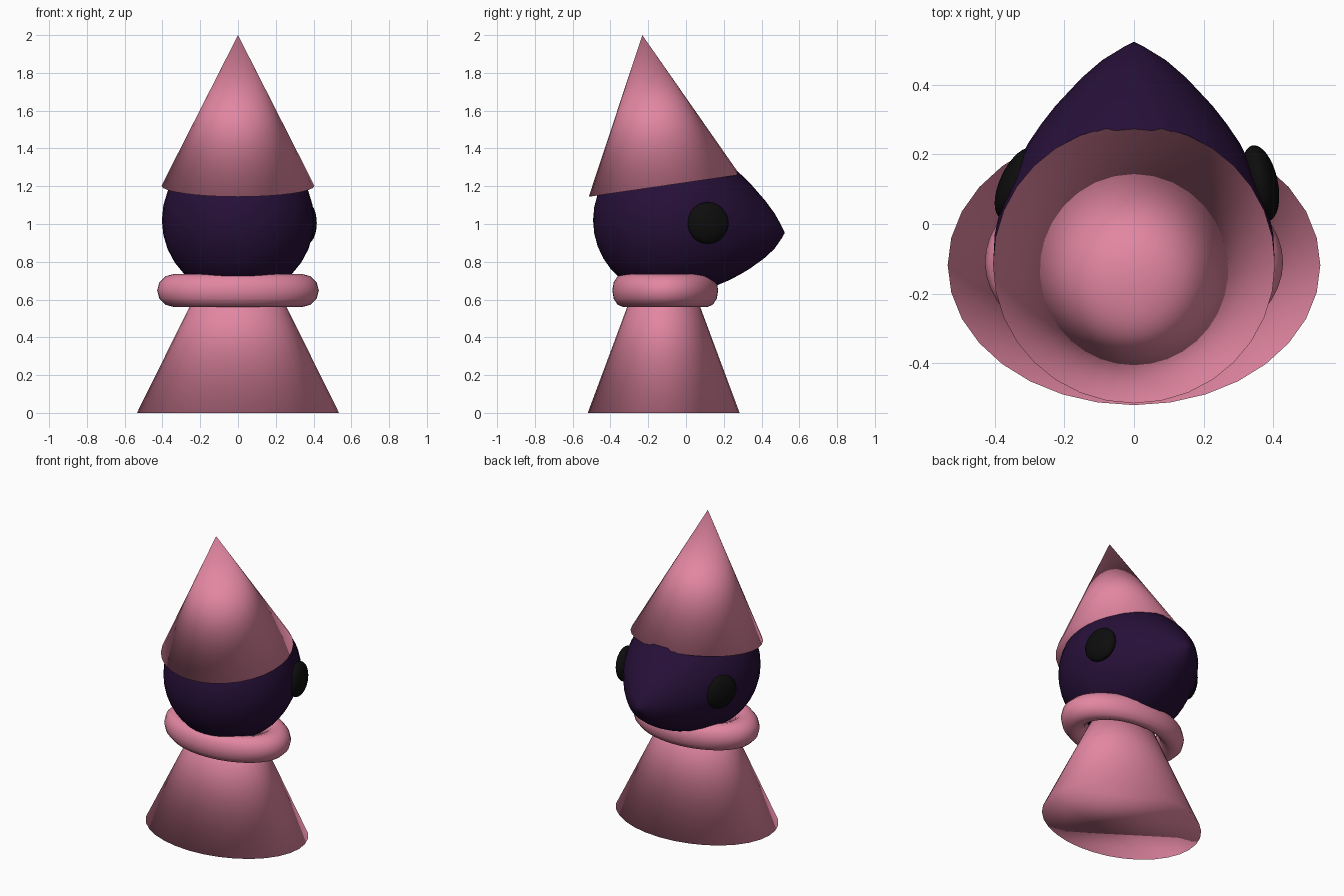
import bpy, bmesh, math
from mathutils import Matrix, Vector

if "Cube" in bpy.data.objects:
    bpy.data.objects.remove(bpy.data.objects["Cube"])


def material(name, rgb):
    m = bpy.data.materials.new(name)
    m.diffuse_color = (*rgb, 1)
    m.use_nodes = True
    m.node_tree.nodes["Principled BSDF"].inputs["Base Color"].default_value = m.diffuse_color
    return m


PINK = material("pink", (0.76, 0.24, 0.36))
PURPLE = material("dark purple", (0.02, 0.005, 0.04))
BLACK = material("black", (0.004, 0.004, 0.004))


def finish(bm, name, mat):
    """Turn a bmesh into a smooth, single-colour object."""
    bmesh.ops.recalc_face_normals(bm, faces=bm.faces)
    for f in bm.faces:
        f.smooth = True
    me = bpy.data.meshes.new(name)
    bm.to_mesh(me)
    bm.free()
    me.materials.append(mat)
    ob = bpy.data.objects.new(name, me)
    bpy.context.collection.objects.link(ob)
    return ob


def cone(name, centre, rx, ry, height, tilt):
    """Closed cone standing on its base centre, tilted about x."""
    bm = bmesh.new()
    bmesh.ops.create_cone(bm, cap_ends=True, segments=32, radius1=1, radius2=0,
                          depth=1, matrix=Matrix.Translation((0, 0, 0.5)))
    bm.transform(Matrix.Translation(centre) @ Matrix.Rotation(tilt, 4, 'X')
                 @ Matrix.Diagonal((rx, ry, height, 1)))
    return finish(bm, name, PINK)


# Robe and pointed hat
cone("robe", (0, -0.118, 0), 0.535, 0.402, 1.08, 0)
cone("hat", (0, -0.115, 1.2025), 0.405, 0.404, 0.806, math.radians(8.3))

# Collar ring, squashed front to back
bpy.ops.mesh.primitive_torus_add(major_segments=48, minor_segments=12,
                                 major_radius=0.341, minor_radius=0.087)
collar = bpy.context.object
collar.name = "collar"
collar.data.transform(Matrix.Translation((0, -0.11, 0.648))
                      @ Matrix.Diagonal((1, 0.655, 1, 1)))
collar.data.materials.append(PINK)
bpy.ops.object.shade_smooth()

# Head: rings along y, a round face drawn out into a beak (y, radius, centre z)
rings = [(-0.09 - 0.402 * math.cos(a), 0.403 * math.sin(a), 1.02)
         for a in (math.pi / 2 * i / 9 for i in range(1, 10))]
rings += [(-0.03, 0.400, 1.02), (0.035, 0.386, 1.02), (0.10, 0.365, 1.018),
          (0.165, 0.338, 1.014), (0.23, 0.305, 1.008), (0.285, 0.268, 1.0),
          (0.34, 0.225, 0.99), (0.42, 0.15, 0.973), (0.47, 0.092, 0.963),
          (0.508, 0.03, 0.956)]
N = 32
bm = bmesh.new()
loops = [[bm.verts.new((r * math.cos(2 * math.pi * k / N), y,
                        z + r * math.sin(2 * math.pi * k / N)))
          for k in range(N)] for y, r, z in rings]
back = bm.verts.new((0, -0.492, 1.02))
tip = bm.verts.new((0, 0.523, 0.953))
for k in range(N):
    j = (k + 1) % N
    for a, b in zip(loops, loops[1:]):
        bm.faces.new((a[k], a[j], b[j], b[k]))
    bm.faces.new((back, loops[0][j], loops[0][k]))
    bm.faces.new((tip, loops[-1][k], loops[-1][j]))
finish(bm, "head", PURPLE)

# Eyes: flattened balls leaning along the sides of the head
for name, x, turn in (("eye_right", 0.363, 12), ("eye_left", -0.335, -25)):
    bm = bmesh.new()
    bmesh.ops.create_uvsphere(bm, u_segments=32, v_segments=16, radius=1)
    bm.transform(Matrix.Translation(Vector((x, 0.117, 1.005)))
                 @ Matrix.Rotation(math.radians(turn), 4, 'Z')
                 @ Matrix.Diagonal((0.05, 0.111, 0.111, 1)))
    finish(bm, name, BLACK)
